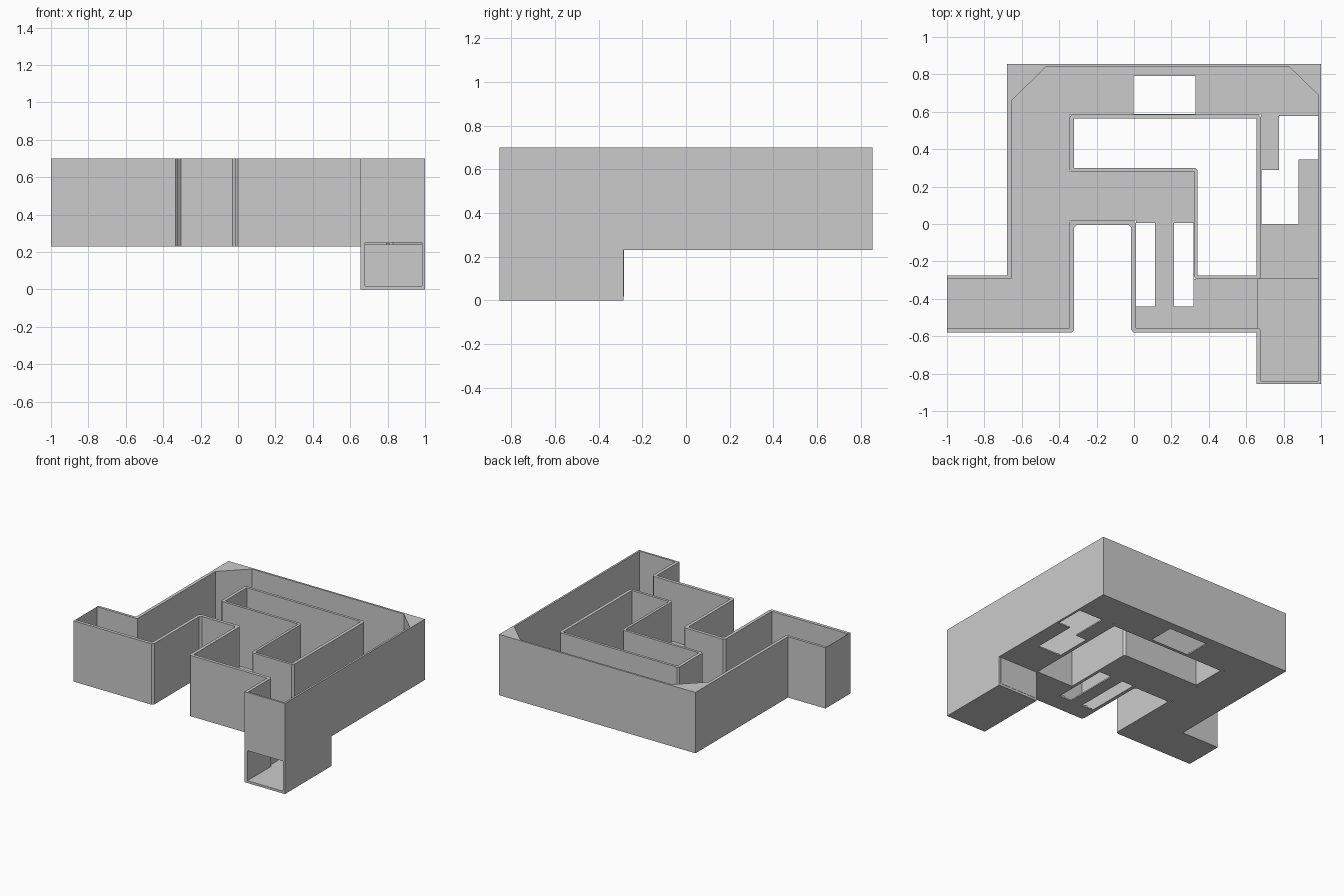
import bpy, bmesh, math
from mathutils import Vector

if "Cube" in bpy.data.objects:
    bpy.data.objects.remove(bpy.data.objects["Cube"])

FLOOR_Z, FLOOR_TOP, TOP = 0.23, 0.24, 0.70
CUT = 0.014


def outline(points):
    """Expand points; a third value of 1 clips that corner."""
    out = []
    n = len(points)
    for i, p in enumerate(points):
        v = Vector(p[:2])
        if len(p) == 3:
            for q in (points[i - 1], points[(i + 1) % n]):
                out.append(v + (Vector(q[:2]) - v).normalized() * CUT)
        else:
            out.append(v)
    return out


def rect(x0, x1, y0, y1):
    return [(x0, y0), (x1, y0), (x1, y1), (x0, y1)]


def prism(name, loops, z0, z1):
    """Extrude a filled flat outline (further loops are holes)."""
    cu = bpy.data.curves.new(name + "_profile", 'CURVE')
    cu.dimensions = '2D'
    cu.fill_mode = 'BOTH'
    cu.extrude = (z1 - z0) / 2
    for loop in loops:
        pts = outline(loop)
        sp = cu.splines.new('POLY')
        sp.points.add(len(pts) - 1)
        for p, v in zip(sp.points, pts):
            p.co = (v.x, v.y, 0, 1)
        sp.use_cyclic_u = True
    tmp = bpy.data.objects.new(name + "_tmp", cu)
    bpy.context.collection.objects.link(tmp)
    dg = bpy.context.evaluated_depsgraph_get()
    me = bpy.data.meshes.new_from_object(tmp.evaluated_get(dg))
    bpy.data.objects.remove(tmp)
    bpy.data.curves.remove(cu)
    bm = bmesh.new()
    bm.from_mesh(me)
    bmesh.ops.remove_doubles(bm, verts=bm.verts, dist=1e-5)
    bmesh.ops.recalc_face_normals(bm, faces=bm.faces)
    bmesh.ops.translate(bm, verts=bm.verts, vec=(0, 0, (z0 + z1) / 2))
    for f in bm.faces:
        f.smooth = False
    bm.to_mesh(me)
    bm.free()
    me.name = name
    ob = bpy.data.objects.new(name, me)
    bpy.context.collection.objects.link(ob)
    return ob


def box(name, x0, x1, y0, y1, z0, z1):
    return prism(name, [rect(x0, x1, y0, y1)], z0, z1)


# Winding corridor floor with openings
floor = [(-1, -.555), (-.345, -.555), (-.345, .02), (.01, .02), (.01, -.555),
         (.66, -.555), (.66, -.295), (.32, -.295), (.32, .28), (-.345, .28),
         (-.345, .585), (.68, .585), (.68, -.285), (.985, -.285), (.985, .69),
         (.83, .845), (-.47, .845), (-.655, .66), (-.655, -.295), (-1, -.295)]
holes = [rect(-.003, .33, .588, .79),
         rect(.012, .112, -.44, .005),
         rect(.213, .317, -.44, .005),
         [(.682, 0), (.88, 0), (.88, .345), (.983, .345),
          (.983, .577), (.775, .577), (.775, .29), (.682, .29)]]
prism("corridor_floor", [floor] + holes, FLOOR_Z, FLOOR_TOP)

# Front wall following the alcove and the column
prism("front_wall", [[
    (-1, -.58), (-.32, -.58, 1), (-.32, -.005, 1), (-.015, -.005, 1),
    (-.015, -.58, 1), (.655, -.58), (.655, -.855), (.68, -.855),
    (.68, -.555, 1), (.01, -.555), (.01, .02, 1), (-.345, .02, 1),
    (-.345, -.555), (-1, -.555)]], FLOOR_Z, TOP)

# Outer wall with solid cut corners at the back
prism("outer_wall", [[
    (.985, -.855), (1, -.855), (1, .855), (-.68, .855), (-.68, -.275),
    (-1, -.275), (-1, -.295), (-.655, -.295), (-.655, .66), (-.47, .84),
    (.83, .84), (.985, .69)]], FLOOR_Z, TOP)

# Inner wall ring around the void
prism("inner_wall", [
    [(-.345, .585, 1), (.68, .585, 1), (.68, -.295, 1), (.32, -.295, 1),
     (.32, .28), (-.345, .28, 1)],
    [(-.32, .565), (.655, .565), (.655, -.275), (.34, -.275),
     (.34, .30, 1), (-.32, .30)]], FLOOR_Z, TOP)

# Thin panel closing the left end
box("end_panel", -1, -.998, -.58, -.275, FLOOR_Z, TOP)

# Lower exit shaft with open front
box("exit_lintel", .68, .985, -.855, -.84, .25, TOP)
box("exit_floor", .655, 1, -.855, -.287, 0, .018)
box("exit_left_jamb", .655, .68, -.855, -.57, .018, FLOOR_Z)
box("exit_left_wall", .655, .662, -.57, -.287, .018, FLOOR_TOP)
box("exit_right_wall", .985, 1, -.855, -.287, .018, FLOOR_Z)
box("exit_back_wall", .662, .985, -.295, -.285, .018, FLOOR_TOP)

# Small floor markers
for i, (x, y, turn) in enumerate([(-.43, -.02, 80), (.385, .695, -6), (.255, .238, -6),
                                  (.065, -.46, 90), (.28, -.46, 90),
                                  (.8, -.085, 90), (.6, -.33, 0)]):
    m = box(f"floor_marker_{i + 1}", -.02, .02, -.009, .009, 0, .008)
    m.location = (x, y, FLOOR_TOP)
    m.rotation_euler.z = math.radians(turn)
